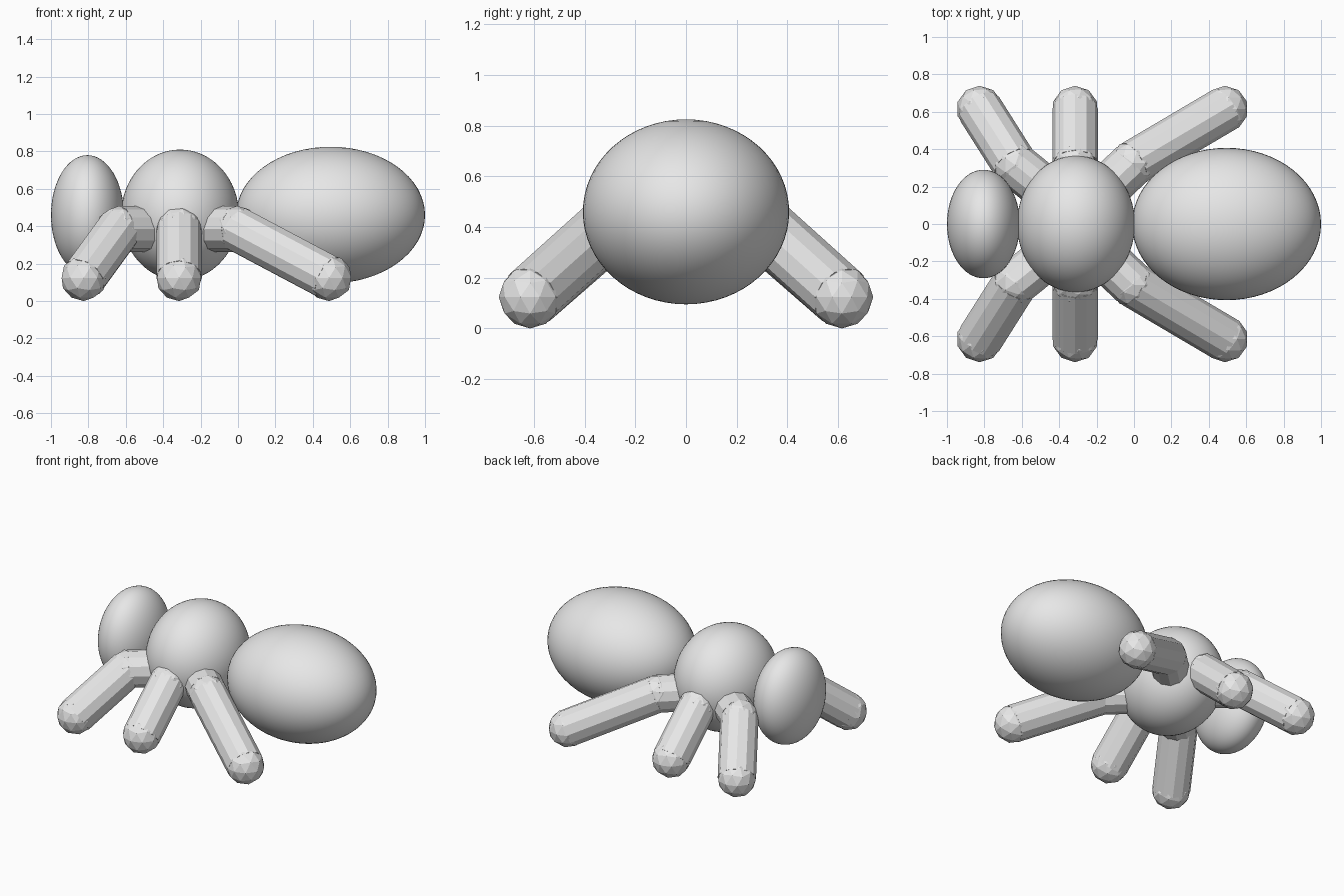
import bpy
from mathutils import Vector

if "Cube" in bpy.data.objects:
    bpy.data.objects.remove(bpy.data.objects["Cube"])

grey = bpy.data.materials.new("plain grey")
grey.diffuse_color = (0.8, 0.8, 0.8, 1)
grey.use_nodes = True
grey.node_tree.nodes["Principled BSDF"].inputs["Base Color"].default_value = grey.diffuse_color
R = 0.122  # leg radius


def finish(name):
    ob = bpy.context.object
    ob.name = name
    ob.data.materials.append(grey)
    return ob


def ellipsoid(name, loc, scale):
    bpy.ops.mesh.primitive_uv_sphere_add(segments=64, ring_count=32, location=loc)
    ob = finish(name)
    ob.scale = scale
    bpy.ops.object.shade_smooth()


def joint(name, p):
    bpy.ops.mesh.primitive_ico_sphere_add(subdivisions=2, radius=R + 0.002, location=p)
    finish(name)


def limb(name, a, b):
    a, b = Vector(a), Vector(b)
    bpy.ops.mesh.primitive_cylinder_add(vertices=12, radius=R, depth=(b - a).length,
                                        location=(a + b) / 2)
    ob = finish(name)
    ob.rotation_euler = (b - a).to_track_quat('Z', 'Y').to_euler()


# body
ellipsoid("head", (-0.805, 0, 0.46), (0.195, 0.29, 0.32))
ellipsoid("thorax", (-0.31, 0, 0.46), (0.315, 0.365, 0.35))
ellipsoid("abdomen", (0.495, 0, 0.46), (0.505, 0.407, 0.365))

# legs: hip xy, knee xy, foot xy; mirrored front to back
legs = {
    "head_end": ((-0.43, 0.15), (-0.635, 0.315), (-0.825, 0.615)),
    "middle": ((-0.315, 0.1), (-0.315, 0.315), (-0.315, 0.615)),
    "tail_end": ((-0.19, 0.15), (-0.005, 0.325), (0.487, 0.615)),
}
for part, (hip, knee, foot) in legs.items():
    for side, s in (("near", -1), ("far", 1)):
        h = (hip[0], s * hip[1], 0.385)
        k = (knee[0], s * knee[1], 0.385)
        f = (foot[0], s * foot[1], 0.124)
        tag = f"{part}_{side}"
        limb(f"upper_leg_{tag}", h, k)
        limb(f"lower_leg_{tag}", k, f)
        joint(f"knee_{tag}", k)
        joint(f"foot_{tag}", f)
